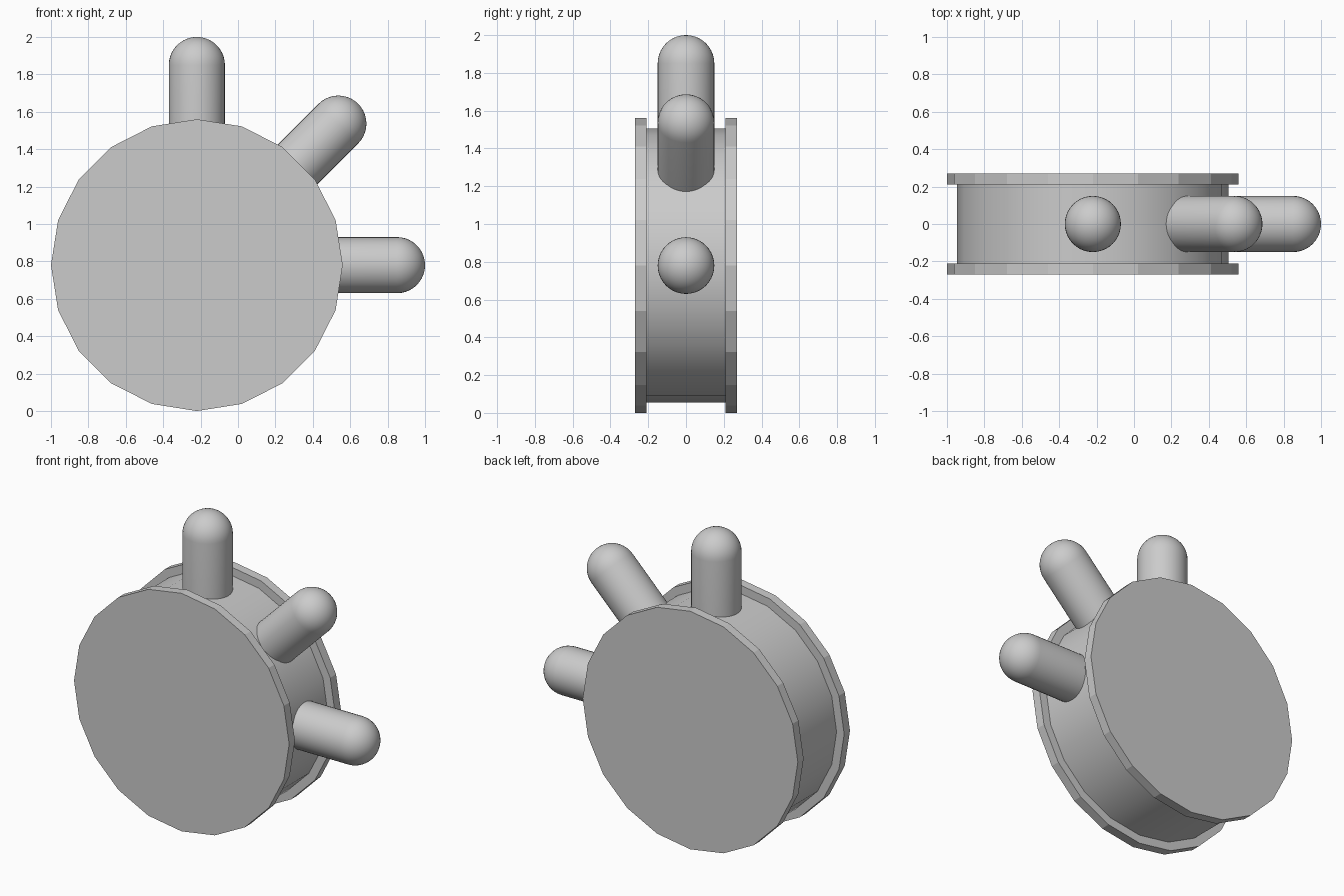
import bpy, bmesh, math
from mathutils import Matrix, Vector

if "Cube" in bpy.data.objects:
    bpy.data.objects.remove(bpy.data.objects["Cube"])

CENTRE = Vector((-0.22, 0.0, 0.78))


def disc(name, radius, y0, y1, sides=20):
    bpy.ops.mesh.primitive_cylinder_add(
        vertices=sides, radius=radius, depth=y1 - y0,
        location=(CENTRE.x, (y0 + y1) / 2, CENTRE.z),
        rotation=(math.pi / 2, 0, 0))
    ob = bpy.context.object
    ob.name = name
    return ob


def peg(name, angle, radius=0.15, start=0.6, tip=1.22, steps=10):
    # Half profile of a round-ended peg, spun about its own axis
    profile = [(0, start), (radius, start)]
    for i in range(steps + 1):
        a = math.pi / 2 * i / steps
        profile.append((radius * math.cos(a), tip - radius + radius * math.sin(a)))
    bm = bmesh.new()
    verts = [bm.verts.new((r, 0, z)) for r, z in profile]
    edges = [bm.edges.new(pair) for pair in zip(verts, verts[1:])]
    bmesh.ops.spin(bm, geom=verts + edges, cent=(0, 0, 0), axis=(0, 0, 1),
                   angle=math.tau, steps=40, use_duplicate=False)
    bmesh.ops.remove_doubles(bm, verts=bm.verts, dist=1e-4)
    bmesh.ops.recalc_face_normals(bm, faces=bm.faces)
    bm.transform(Matrix.Translation(CENTRE) @ Matrix.Rotation(angle, 4, 'Y'))
    mesh = bpy.data.meshes.new(name)
    bm.to_mesh(mesh)
    bm.free()
    ob = bpy.data.objects.new(name, mesh)
    bpy.context.collection.objects.link(ob)
    smooth(ob)


def smooth(ob):
    bpy.ops.object.select_all(action='DESELECT')
    ob.select_set(True)
    bpy.context.view_layer.objects.active = ob
    bpy.ops.object.shade_smooth_by_angle(angle=math.radians(35))


# Smooth drum between two faceted rim plates
smooth(disc("drum", 0.725, -0.21, 0.21))
disc("front_plate", 0.78, -0.27, -0.21)
disc("back_plate", 0.78, 0.21, 0.27)

# Three round-ended pegs: up, diagonal, right
for name, degrees in (("top_peg", 0), ("diagonal_peg", 45), ("side_peg", 90)):
    peg(name, math.radians(degrees))
